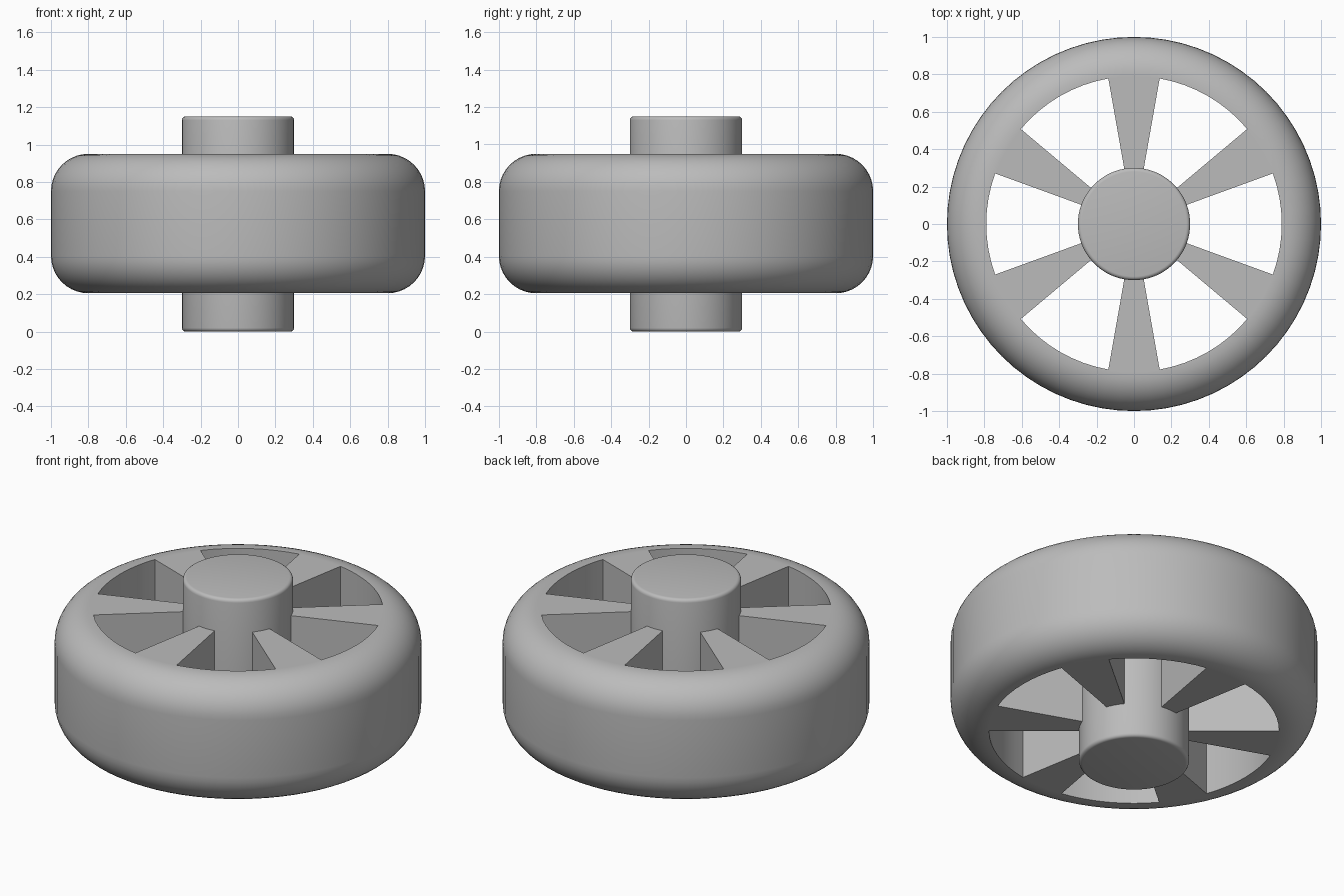
import bpy, bmesh
from math import cos, sin, pi, radians

cube = bpy.data.objects.get("Cube")
if cube:
    bpy.data.objects.remove(cube, do_unlink=True)

grey = bpy.data.materials.new("plain grey")
grey.use_nodes = True
COLOUR = (0.5, 0.5, 0.5, 1)
grey.diffuse_color = COLOUR
grey.node_tree.nodes["Principled BSDF"].inputs["Base Color"].default_value = COLOUR

SEGMENTS = 72
BOTTOM, TOP = 0.205, 0.95
RIM_INNER, FILLET = 0.79, 0.2
HUB_RADIUS, HUB_HEIGHT, HUB_BEVEL = 0.3, 1.15, 0.02
SPOKE_ROOT = HUB_RADIUS - 0.02


def corner(r, z, radius, start, steps):
    """Quarter-round profile points about a centre."""
    angles = [start + pi / 2 * i / steps for i in range(steps + 1)]
    return [(r + radius * cos(a), z + radius * sin(a)) for a in angles]


def ring(bm, r, z):
    step = 2 * pi / SEGMENTS
    return [bm.verts.new((r * cos(i * step), r * sin(i * step), z))
            for i in range(SEGMENTS)]


def skin(bm, low, high, keep=lambda i: True):
    """Bridge two rings, only over the wanted segments."""
    for i in range(SEGMENTS):
        if keep(i):
            j = (i + 1) % SEGMENTS
            bm.faces.new((low[i], low[j], high[j], high[i]))


def finish(bm, name):
    loose = [v for v in bm.verts if not v.link_faces]
    bmesh.ops.delete(bm, geom=loose, context='VERTS')
    bmesh.ops.recalc_face_normals(bm, faces=bm.faces)
    mesh = bpy.data.meshes.new(name)
    bm.to_mesh(mesh)
    bm.free()
    obj = bpy.data.objects.new(name, mesh)
    bpy.context.collection.objects.link(obj)
    mesh.materials.append(grey)
    bpy.ops.object.select_all(action='DESELECT')
    obj.select_set(True)
    bpy.context.view_layer.objects.active = obj
    bpy.ops.object.shade_smooth_by_angle(angle=radians(30))


def is_spoke(i):
    """Six spokes, each 20 degrees wide, one pointing straight back."""
    return (i * 360 / SEGMENTS - 20) % 60 < 20


# Rim and spokes: rounded tyre with six wedge windows
bm = bmesh.new()
profile = [(RIM_INNER, BOTTOM)]
profile += corner(1 - FILLET, BOTTOM + FILLET, FILLET, -pi / 2, 10)
profile += corner(1 - FILLET, TOP - FILLET, FILLET, 0, 10)
profile.append((RIM_INNER, TOP))
rings = [ring(bm, r, z) for r, z in profile]
for low, high in zip(rings, rings[1:]):
    skin(bm, low, high)
under, over = rings[0], rings[-1]
root_under, root_over = ring(bm, SPOKE_ROOT, BOTTOM), ring(bm, SPOKE_ROOT, TOP)
skin(bm, under, over, lambda i: not is_spoke(i))
skin(bm, root_under, root_over, is_spoke)
skin(bm, over, root_over, is_spoke)
skin(bm, root_under, under, is_spoke)
for i in range(SEGMENTS):
    if is_spoke(i) != is_spoke(i - 1):
        bm.faces.new((under[i], over[i], root_over[i], root_under[i]))
finish(bm, "rim_and_spokes")

# Hub: solid axle with softened end edges
bm = bmesh.new()
inset = HUB_RADIUS - HUB_BEVEL
profile = corner(inset, HUB_BEVEL, HUB_BEVEL, -pi / 2, 4)
profile += corner(inset, HUB_HEIGHT - HUB_BEVEL, HUB_BEVEL, 0, 4)
rings = [ring(bm, r, z) for r, z in profile]
for low, high in zip(rings, rings[1:]):
    skin(bm, low, high)
bm.faces.new(rings[0])
bm.faces.new(rings[-1])
finish(bm, "hub")
